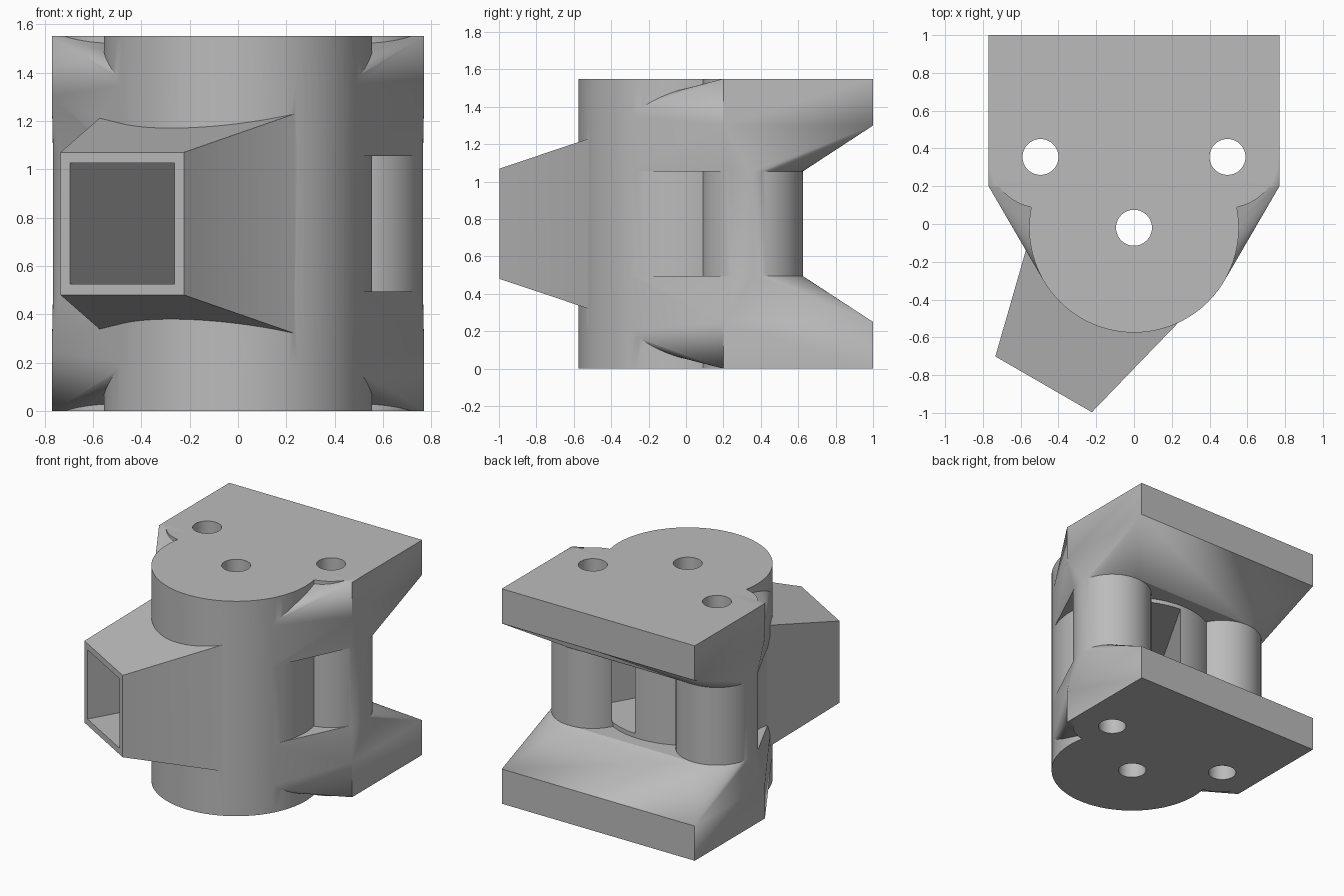
import bpy, bmesh, math
from mathutils import Matrix, Vector

cube = bpy.data.objects.get("Cube")
if cube:
    bpy.data.objects.remove(cube, do_unlink=True)

H = 1.55                       # full height
MID = H / 2
CORE = (0.0, -0.02, 0.555)     # x, y, radius
POSTS = [(s * 0.495, 0.355, 0.27) for s in (-1, 1)]
HOLE_R = 0.095
SEGMENTS = 96

grey = bpy.data.materials.new("plain grey")
grey.use_nodes = True
colour = (0.5, 0.5, 0.5, 1)
grey.diffuse_color = colour
grey.node_tree.nodes["Principled BSDF"].inputs["Base Color"].default_value = colour


def circle(x, y, r, z):
    """Ring of points at one height."""
    steps = [2 * math.pi * i / SEGMENTS for i in range(SEGMENTS)]
    return [Vector((x + r * math.cos(a), y + r * math.sin(a), z)) for a in steps]


def hull(name, points):
    """Closed convex solid around a set of points."""
    bm = bmesh.new()
    for p in points:
        bm.verts.new(p)
    bmesh.ops.convex_hull(bm, input=bm.verts[:])
    loose = [v for v in bm.verts if not v.link_faces]
    bmesh.ops.delete(bm, geom=loose, context='VERTS')
    bmesh.ops.dissolve_limit(bm, angle_limit=0.001, verts=bm.verts[:], edges=bm.edges[:])
    bmesh.ops.recalc_face_normals(bm, faces=bm.faces[:])
    mesh = bpy.data.meshes.new(name)
    bm.to_mesh(mesh)
    bm.free()
    mesh.materials.append(grey)
    obj = bpy.data.objects.new(name, mesh)
    bpy.context.collection.objects.link(obj)
    return obj


def cylinder(name, x, y, r, z0, z1):
    return hull(name, circle(x, y, r, z0) + circle(x, y, r, z1))


def combine(target, tool, operation):
    """Apply a boolean and discard the tool."""
    tool.hide_render = True
    mod = target.modifiers.new(tool.name, 'BOOLEAN')
    mod.operation, mod.solver, mod.object = operation, 'EXACT', tool
    bpy.context.view_layer.objects.active = target
    bpy.ops.object.modifier_apply(modifier=mod.name)
    bpy.data.objects.remove(tool, do_unlink=True)


def square(half, u):
    """Square section across the nozzle axis, at distance u from the core."""
    turn = Matrix.Translation((CORE[0], CORE[1], MID)) @ Matrix.Rotation(math.radians(-30), 4, 'Z')
    return [turn @ Vector((a * half, -u, b * half)) for a in (-1, 1) for b in (-1, 1)]


# Core cylinder with two rear posts
body = cylinder("bracket_body", *CORE, 0, H)
for post in POSTS:
    combine(body, cylinder("rear_post", *post, 0, H), 'UNION')

# Upper and lower jaws: plate blended into the core and posts
for name, level in (("lower_jaw", lambda z: z), ("upper_jaw", lambda z: H - z)):
    points = [Vector((x, y, level(z))) for x in (-0.77, 0.77) for y in (0.2, 1) for z in (0, 0.25)]
    for disc in [CORE] + POSTS:
        for z in (0.2, 0.495):
            points += circle(*disc, level(z))
    combine(body, hull(name, points), 'UNION')

# Tapered square nozzle and the straight duct through it
combine(body, hull("nozzle", square(0.471, 0.25) + square(0.295, 0.957)), 'UNION')
combine(body, hull("duct_cutter", square(0.25, -0.56) + square(0.25, 1.1)), 'DIFFERENCE')

# Vertical bolt holes
for x, y, _ in [CORE] + POSTS:
    combine(body, cylinder("hole_cutter", x, y, HOLE_R, -0.1, H + 0.1), 'DIFFERENCE')

bpy.ops.object.select_all(action='DESELECT')
body.select_set(True)
bpy.context.view_layer.objects.active = body
bpy.ops.object.shade_smooth_by_angle(angle=math.radians(25))
